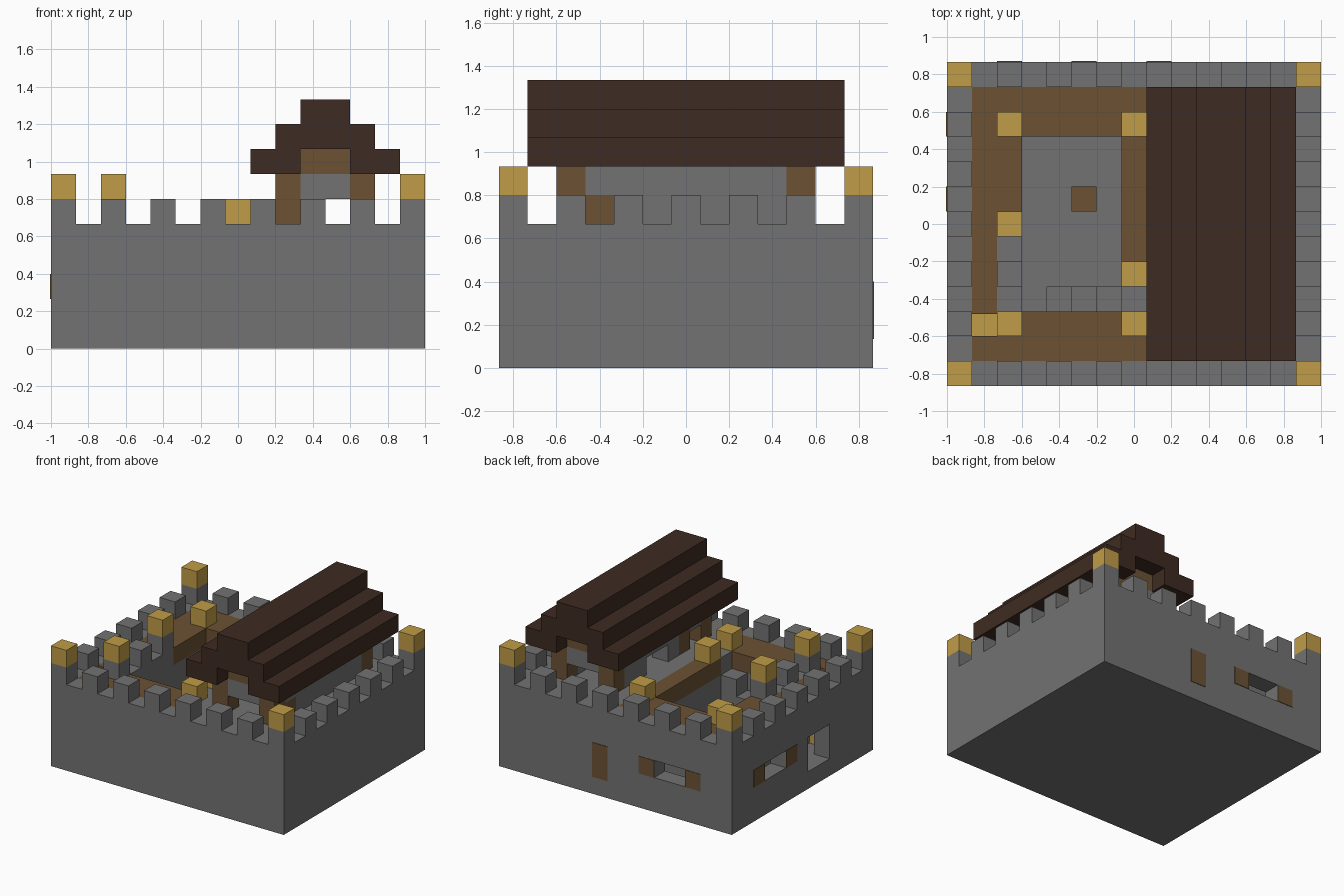
import bpy, bmesh
from mathutils import Vector

if "Cube" in bpy.data.objects:
    bpy.data.objects.remove(bpy.data.objects["Cube"])

U = 2 / 15                      # size of one block
NX, NY = 15, 13                 # footprint in blocks


def material(name, rgb):
    m = bpy.data.materials.new(name)
    m.use_nodes = True
    m.diffuse_color = (*rgb, 1)
    m.node_tree.nodes["Principled BSDF"].inputs["Base Color"].default_value = (*rgb, 1)
    return m


stone = material("stone grey", (0.17, 0.17, 0.17))
timber = material("timber brown", (0.15, 0.085, 0.034))
tile = material("dark roof brown", (0.048, 0.024, 0.016))
gold = material("lantern gold", (0.53, 0.335, 0.063))


def part(name, mat, boxes):
    """One object from boxes given as x0, x1, y0, y1, z0, z1 in blocks."""
    bm = bmesh.new()
    for x0, x1, y0, y1, z0, z1 in boxes:
        lo = Vector((x0 - NX / 2, y0 - NY / 2, z0)) * U
        hi = Vector((x1 - NX / 2, y1 - NY / 2, z1)) * U
        for v in bmesh.ops.create_cube(bm, size=1)["verts"]:
            v.co = Vector(h if c > 0 else l for c, l, h in zip(v.co, lo, hi))
    me = bpy.data.meshes.new(name)
    bm.to_mesh(me)
    bm.free()
    me.materials.append(mat)
    ob = bpy.data.objects.new(name, me)
    bpy.context.collection.objects.link(ob)
    return ob


def block(x, y, z, h=1):
    return (x, x + 1, y, y + 1, z, z + h)


# Floor and outer walls, with window and door openings
part("floor", stone, [(0, NX, 0, NY, 0, 1)])
part("front_wall", stone, [(0, NX, 0, 1, 1, 5)])
part("left_wall", stone, [(14, 15, 1, 12, 1, 5)])
part("back_wall", stone, [(0, NX, 12, 13, 1, 2), (0, 3, 12, 13, 2, 3),
                          (5, NX, 12, 13, 2, 3), (0, NX, 12, 13, 3, 5)])
part("right_wall", stone, [(0, 1, 1, 4, 1, 3), (0, 1, 6, 12, 1, 2),
                           (0, 1, 6, 8, 2, 3), (0, 1, 10, 12, 2, 3),
                           (0, 1, 1, 12, 3, 5)])

# Battlements on every other block
merlons = [block(x, y, 5) for x in range(0, NX, 2) for y in (0, NY - 1)]
merlons += [block(x, y, 5) for x in (0, NX - 1) for y in range(2, NY - 1, 2)]
part("battlements", stone, merlons)

# Shutters and back panel as thin plates on the walls
t = 0.03
part("back_shutters", timber, [(x, x + 1, NY, NY + t, 2, 3) for x in (2, 5)]
     + [(8, 9, NY, NY + t, 1, 3)])
part("right_shutters", timber, [(-t, 0, y, y + 1, 2, 3) for y in (7, 10)])

# Courtyard walls, with a gateway on the right
part("gatehouse", stone, [block(2, 2, 1, 5), block(2, 6, 1, 5), block(2, 3, 1, 4),
                          (2, 3, 4, 6, 3, 5), block(2, 4, 5)])
part("courtyard_walls", stone, [(2, 3, 7, 10, 1, 4), (2, 8, 10, 11, 1, 4),
                                (3, 8, 2, 3, 1, 4), (7, 8, 4, 10, 1, 4)])

# Timber walkways behind the battlements
part("walkways", timber, [(1, 8, 10, 12, 4, 5), (1, 2, 3, 10, 4, 5),
                          (2, 3, 7, 10, 4, 5), (1, 8, 1, 2, 4, 5),
                          (3, 8, 2, 3, 4, 5), (7, 8, 4, 10, 4, 5)])
part("ladder", timber, [(1, 2, 2.9, 3, 2, 5)])

# Stairs up to the house and a block in the yard
part("stairs", stone, [block(4 + k, 3, 1, 1 + k) for k in range(4)])
part("yard_block", timber, [block(5, 7, 1)])

# House on its raised terrace
part("house_terrace", stone, [(8, 14, 1, 12, 1, 5)])
part("house_posts", timber, [block(x, y, 5, 2) for x in (9, 12) for y in (2, 10)]
     + [block(9, 4, 5, 2)])
part("house_left_wall", stone, [(12, 13, 4, 10, 5, 7), block(12, 3, 6)])
part("house_left_panel", timber, [block(12, 3, 5)])
part("house_right_wall", stone, [(9, 10, 5, 6, 5, 6), (9, 10, 8, 10, 5, 6),
                                 (9, 10, 5, 10, 6, 7), block(9, 3, 6)])
part("house_end_lintels", stone, [(10, 12, y, y + 1, 6, 7) for y in (2, 10)])
part("gables", timber, [(10, 12, y, y + 1, 7, 8) for y in (2, 10)])

# Stepped roof
part("roof", tile, [(8, 10, 1, 12, 7, 8), (12, 14, 1, 12, 7, 8),
                    (9, 13, 1, 12, 8, 9), (10, 12, 1, 12, 9, 10)])

# Lanterns on corners, gate posts, walkways and the shaft floor
part("corner_lanterns", gold, [block(x, y, 6) for x in (0, 14) for y in (0, 12)])
part("gate_lanterns", gold, [block(2, y, 6) for y in (2, 6)])
part("walkway_lanterns", gold, [block(x, y, 5)
                                for x, y in ((2, 10), (7, 10), (7, 4), (7, 2))])
part("shaft_lantern", gold, [block(1, 2, 1)])
